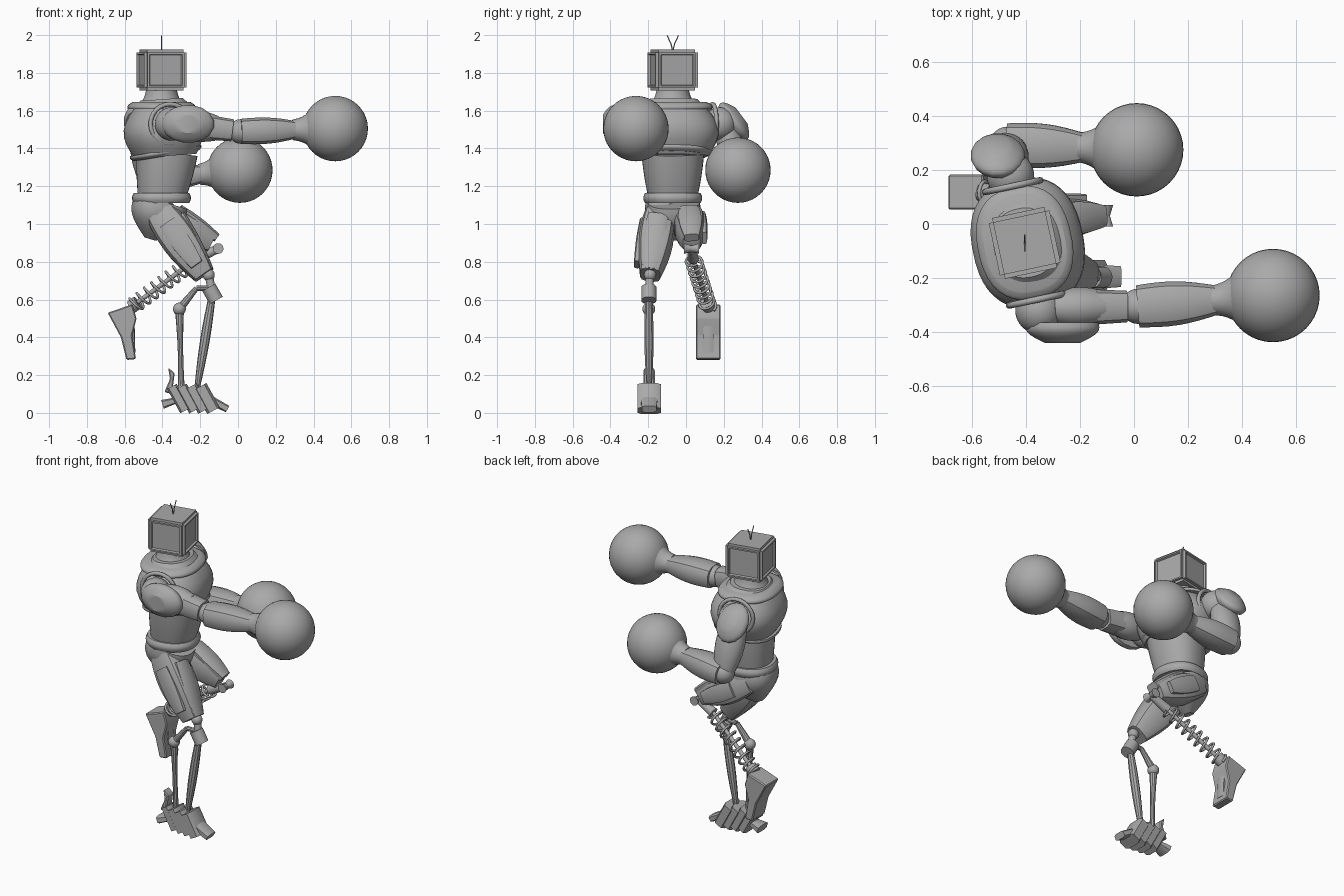
import bpy, bmesh, math
from mathutils import Vector, Matrix

default_cube = bpy.data.objects.get("Cube")
if default_cube:
    bpy.data.objects.remove(default_cube)

grey = bpy.data.materials.new("matte_grey")
grey.use_nodes = True
grey.diffuse_color = (.4, .4, .4, 1)
grey.node_tree.nodes["Principled BSDF"].inputs["Base Color"].default_value = grey.diffuse_color

X, Y, Z = Vector((1, 0, 0)), Vector((0, 1, 0)), Vector((0, 0, 1))
turn = Matrix.Rotation(math.radians(12), 3, 'Z')
FRONT, LEFT = turn @ X, turn @ Y
meshes = []


def place(name, data):
    data.materials.append(grey)
    ob = bpy.data.objects.new(name, data)
    bpy.context.collection.objects.link(ob)
    return ob


def finish(name, bm):
    bmesh.ops.recalc_face_normals(bm, faces=bm.faces)
    mesh = bpy.data.meshes.new(name)
    bm.to_mesh(mesh)
    bm.free()
    meshes.append(place(name, mesh))


def frame(direction, side):
    across = (side - direction * side.dot(direction)).normalized()
    return across, direction.cross(across)


def limb(name, start, end, width, end_width, bulge=0, flat=1, side=Y, n=24, power=2, steps=8):
    """Tapered superellipse skin between two points, swollen in the middle by bulge."""
    start, end = Vector(start), Vector(end)
    u, v = frame((end - start).normalized(), side)
    bm = bmesh.new()
    rings = []
    for k in range(steps + 1):
        t = k / steps
        size = width + (end_width - width) * t + bulge * math.sin(math.pi * t)
        ring = []
        for i in range(n):
            angle = math.tau * (i + .5) / n
            c, s = math.cos(angle), math.sin(angle)
            a = math.copysign(abs(c) ** (2 / power), c)
            b = math.copysign(abs(s) ** (2 / power), s)
            ring.append(bm.verts.new(start.lerp(end, t) + size * (u * a + v * b * flat)))
        rings.append(ring)
    for low, high in zip(rings, rings[1:]):
        for i in range(n):
            bm.faces.new((low[i - 1], low[i], high[i], high[i - 1]))
    bm.faces.new(rings[0])
    bm.faces.new(rings[-1])
    finish(name, bm)


def plate(name, start, end, width, end_width, **options):
    """Boxy limb with chamfered corners."""
    limb(name, start, end, width, end_width, n=8, power=4, **options)


def ball(name, centre, radius):
    bm = bmesh.new()
    bmesh.ops.create_uvsphere(bm, u_segments=40, v_segments=20, radius=radius)
    bmesh.ops.translate(bm, verts=bm.verts, vec=centre)
    finish(name, bm)


def prism(name, profile, y, half):
    """Side profile in x and z, extruded across y with chamfered edges."""
    bm = bmesh.new()
    face = bm.faces.new([bm.verts.new((x, y - half, z)) for x, z in profile])
    made = bmesh.ops.extrude_face_region(bm, geom=[face])["geom"]
    moved = [g for g in made if isinstance(g, bmesh.types.BMVert)]
    bmesh.ops.translate(bm, verts=moved, vec=Y * half * 2)
    bmesh.ops.bevel(bm, geom=bm.edges[:], offset=.006, segments=1, affect='EDGES')
    finish(name, bm)


def wire(name, points, radius, closed=False):
    curve = bpy.data.curves.new(name, 'CURVE')
    curve.dimensions = '3D'
    curve.bevel_depth, curve.bevel_resolution, curve.use_fill_caps = radius, 2, True
    spline = curve.splines.new('POLY')
    spline.points.add(len(points) - 1)
    for target, point in zip(spline.points, points):
        target.co = (*point, 1)
    spline.use_cyclic_u = closed
    place(name, curve)


def coil(name, start, end, radius, thickness, turns, closed=False):
    """Helix between two points; a closed single turn without length is a ring."""
    u, v = frame((end - start).normalized(), FRONT)
    count = turns * 24
    points = []
    for k in range(count):
        angle = math.tau * turns * k / count
        base = start if closed else start.lerp(end, k / count)
        points.append(base + radius * (u * math.cos(angle) + v * math.sin(angle)))
    wire(name, points, thickness, closed)


# Head: bevelled monitor with a framed panel on each side, and two feelers
head = Vector((-.405, -.07, 1.815))
bm = bmesh.new()
bmesh.ops.create_cube(bm, size=1)
bmesh.ops.bevel(bm, geom=bm.edges[:], offset=.07, segments=2, affect='EDGES')
panels = [f for f in bm.faces if abs(f.normal.z) < .1 and f.calc_area() > .5]
bmesh.ops.inset_individual(bm, faces=panels, thickness=.06, depth=0)
bmesh.ops.inset_individual(bm, faces=panels, thickness=.03, depth=-.05)
bmesh.ops.transform(bm, verts=bm.verts, matrix=Matrix.Translation(head) @ turn.to_4x4()
                    @ Matrix.Diagonal((.23, .23, .215, 1)))
finish("monitor_head", bm)
for s in (-1, 1):
    wire("feeler", [head + Z * .1, head + Z * .14 + Y * s * .01, head + Z * .183 + Y * s * .03], .003)


# Torso, stacked on the vertical line below the head
def spine(z):
    return Vector((head.x, head.y, z))


limb("neck", spine(1.61), spine(1.72), .13, .08, -.01, 1.05, FRONT)
limb("chest", spine(1.36) + X * .02, spine(1.66), .16, .11, .07, 1.17, FRONT, 40, 2.4)
limb("waist", spine(1.14), spine(1.38) + X * .03, .125, .16, .004, 1.03, FRONT, 36, 2.3)
limb("chest_rim", spine(1.36) + X * .025, spine(1.39) + X * .02, .168, .185, .01, 1.06, FRONT, 36, 2.4)
limb("collar", spine(1.61), spine(1.645), .174, .15, .01, 1.2, FRONT, 36, 2.4)
limb("belt", spine(1.11), spine(1.165), .144, .144, .01, 1, FRONT, 36, 2.3)
limb("pelvis", spine(1.12), spine(.92) - X * .06, .14, .03, .045, 1, FRONT, 20, 2.6)
for tag, s in (("right", -1), ("left", 1)):
    socket = spine(1.53) + LEFT * s * .215
    coil(tag + "_armhole", socket, socket + LEFT, .105, .012, 1, True)
    ball(tag + "_shoulder", socket + LEFT * s * .04, .088)


# Forearm with flared cuff and round glove
def glove_arm(tag, elbow, hand):
    elbow, hand = Vector(elbow), Vector(hand)
    wrist = elbow.lerp(hand, .58)
    limb(tag + "_forearm", elbow, wrist, .08, .056, .015, .85, n=12, power=2.8)
    limb(tag + "_cuff", elbow.lerp(hand, .55), elbow.lerp(hand, .82), .055, .14, -.02)
    ball(tag + "_glove", hand, .173)
    ball(tag + "_elbow", elbow, .065)
    return elbow


# Right arm stretched forward, left arm hanging and bent
elbow = glove_arm("right", (.015, -.305, 1.49), (.515, -.265, 1.505))
shoulder = Vector((-.3, -.31, 1.53))
limb("right_upper_arm", shoulder, shoulder.lerp(elbow, .6), .06, .06, .015, 1.1)
limb("right_arm_sleeve", shoulder.lerp(elbow, .5), shoulder.lerp(elbow, .86), .066, .06, n=12, power=3)
limb("right_elbow_link", shoulder.lerp(elbow, .8), elbow, .045, .045)
elbow = glove_arm("left", (-.47, .295, 1.235), (.01, .275, 1.285))
limb("left_upper_arm", (-.49, .2, 1.54), elbow, .07, .06, .025, .8, X)


# Domed shoulder shields
def shield(name, centre, normal, width, flat):
    centre, normal = Vector(centre), Vector(normal).normalized()
    limb(name, centre - normal * .035, centre + normal * .04, width, width / 2, .03, flat, X, 16)


shield("right_shield", (-.265, -.4, 1.53), -Y, .135, .72)
shield("left_shield", (-.505, .262, 1.55), (0, .8, .6), .09, 1.2)


# Armoured thighs with a guard on top and a panel outside
def thigh(tag, hip, knee, width, outward):
    hip, knee = Vector(hip), Vector(knee)
    lift = (X + Z) * .055
    limb(tag + "_thigh", hip, knee, width, width * .8, .03, 1.08, n=12, power=3.5)
    plate(tag + "_thigh_guard", hip.lerp(knee, .3) + lift, knee + lift / 2, .055, .04, bulge=.015, flat=.6)
    shift = Y * outward * (width + .012)
    plate(tag + "_thigh_panel", hip.lerp(knee, .25) + shift, hip.lerp(knee, .85) + shift,
          .02, .015, bulge=.005, flat=2.4)
    return knee


# Right shin: open struts below a barrel joint
knee = thigh("right", (-.44, -.13, 1.1), (-.18, -.19, .73), .068, -1)
ball("right_knee", knee + X * .025, .032)
joint = Vector((-.135, -.197, .63))
limb("right_knee_link", knee + X * .025, joint, .022, .022)
limb("right_knee_barrel", joint - X * .02 + Z * .035, joint + X * .02 - Z * .035, .04, .04)
ankle = Vector((-.215, -.195, .14))
rear = Vector((-.31, -.197, .55))
limb("front_shin_strut", joint, ankle, .018, .015, .009, n=10)
limb("rear_shin_strut", rear, ankle - X * .085, .024, .017, -.006, n=10)
ball("rear_strut_joint", rear, .034)
corner = rear + X * .09 + Z * .11
limb("knee_crossbar", rear, corner, .022, .014, n=10)
limb("knee_top_bar", corner, joint + Z * .03, .014, .014, n=10)

# Right foot: overlapping slanted plates, toe wedge and heel hook
for i in range(4):
    back = ankle + X * (i - 2.7) * .05
    plate("foot_plate", back, (back.x + .07, back.y, .012), .05 + i * .005, .05 + i * .005, flat=.6)
plate("toe_wedge", ankle + X * .03 - Z * .05, (-.055, ankle.y, .02), .05, .04, flat=.5)
plate("heel_spur", ankle - X * .1 - Z * .07, (-.4, ankle.y, .045), .03, .05, flat=.5)
prism("heel_hook", [(-.39, .11), (-.36, .18), (-.37, .24), (-.335, .21), (-.35, .1)], ankle.y, .03)
limb("ankle_spike", ankle, ankle + X * .025 + Z * .1, .012, .004, n=8)

# Left leg: raised thigh, knee spool, spring shin and boot
knee = thigh("left", (-.47, .01, 1.07), (-.14, .03, .9), .058, 1)
spool = knee + X * .035 - Z * .03
for s in (-1, 1):
    limb("knee_spool", spool, spool + Y * s * .04, .016, .028, side=X)
top, bottom = Vector((-.22, .038, .815)), Vector((-.565, .118, .56))
limb("knee_arm", spool, top, .022, .03)
limb("spring_core", top, bottom, .012, .012)
coil("spring_coil", top, bottom, .042, .007, 9)
limb("spring_seat", bottom.lerp(top, .1), bottom, .036, .036)
prism("left_boot", [(-.69, .53), (-.56, .575), (-.537, .5), (-.56, .41), (-.54, .285), (-.59, .28), (-.62, .4)],
      bottom.y, .065)
plate("boot_sole_bar", bottom + X * .005 - Z * .04, bottom + X * .01 - Z * .24, .03, .03, flat=.4)

# Smooth shading with sharp edges kept
bpy.ops.object.select_all(action='DESELECT')
for ob in meshes:
    ob.select_set(True)
bpy.context.view_layer.objects.active = meshes[0]
bpy.ops.object.shade_smooth_by_angle(angle=math.radians(32))
